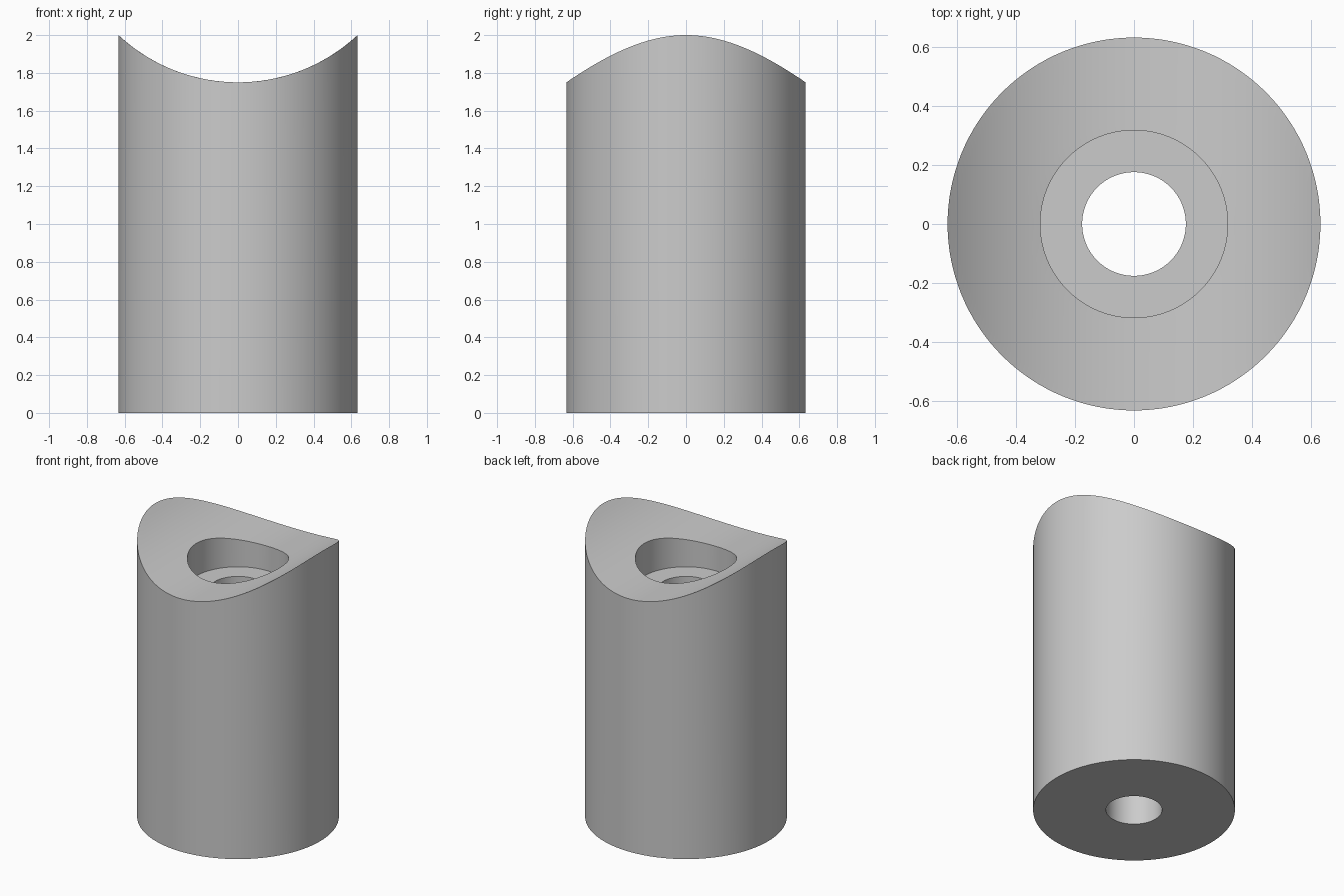
import bpy, bmesh, math

cube = bpy.data.objects.get("Cube")
if cube:
    bpy.data.objects.remove(cube, do_unlink=True)

SEGMENTS = 128
OUTER, BORE, HOLE = 0.633, 0.318, 0.176
LEDGE_Z, SADDLE_Z, TOP_Z = 1.58, 1.75, 2.0
SAG = TOP_Z - SADDLE_Z
SADDLE_R = (OUTER ** 2 + SAG ** 2) / (2 * SAG)


def saddle_height(x):
    """Height of the concave top, a trough running along y."""
    return SADDLE_Z + SADDLE_R - math.sqrt(SADDLE_R ** 2 - x * x)


def add_ring(bm, radius, z=None):
    """Ring of vertices, flat at z or lying on the saddle."""
    ring = []
    for i in range(SEGMENTS):
        a = math.tau * i / SEGMENTS
        x, y = radius * math.cos(a), radius * math.sin(a)
        ring.append(bm.verts.new((x, y, saddle_height(x) if z is None else z)))
    return ring


# Plain grey metal
grey = bpy.data.materials.new("plain grey")
grey.use_nodes = True
colour = (0.6, 0.6, 0.6, 1)
grey.diffuse_color = colour
grey.node_tree.nodes["Principled BSDF"].inputs["Base Color"].default_value = colour

# Base, outer wall, saddle top, counterbore, ledge and through hole
bm = bmesh.new()
rings = [add_ring(bm, HOLE, 0), add_ring(bm, OUTER, 0)]
STEPS = 10
for k in range(STEPS + 1):
    rings.append(add_ring(bm, OUTER + (BORE - OUTER) * k / STEPS))
rings += [add_ring(bm, BORE, LEDGE_Z), add_ring(bm, HOLE, LEDGE_Z)]

for a, b in zip(rings, rings[1:] + rings[:1]):
    for i in range(SEGMENTS):
        j = (i + 1) % SEGMENTS
        bm.faces.new((a[i], a[j], b[j], b[i]))
bmesh.ops.recalc_face_normals(bm, faces=bm.faces)

mesh = bpy.data.meshes.new("saddle_spacer")
bm.to_mesh(mesh)
bm.free()
mesh.materials.append(grey)
spacer = bpy.data.objects.new("saddle_spacer", mesh)
bpy.context.collection.objects.link(spacer)

# Smooth curved walls with crisp rims
bpy.ops.object.select_all(action="DESELECT")
spacer.select_set(True)
bpy.context.view_layer.objects.active = spacer
bpy.ops.object.shade_smooth_by_angle(angle=math.radians(30))
